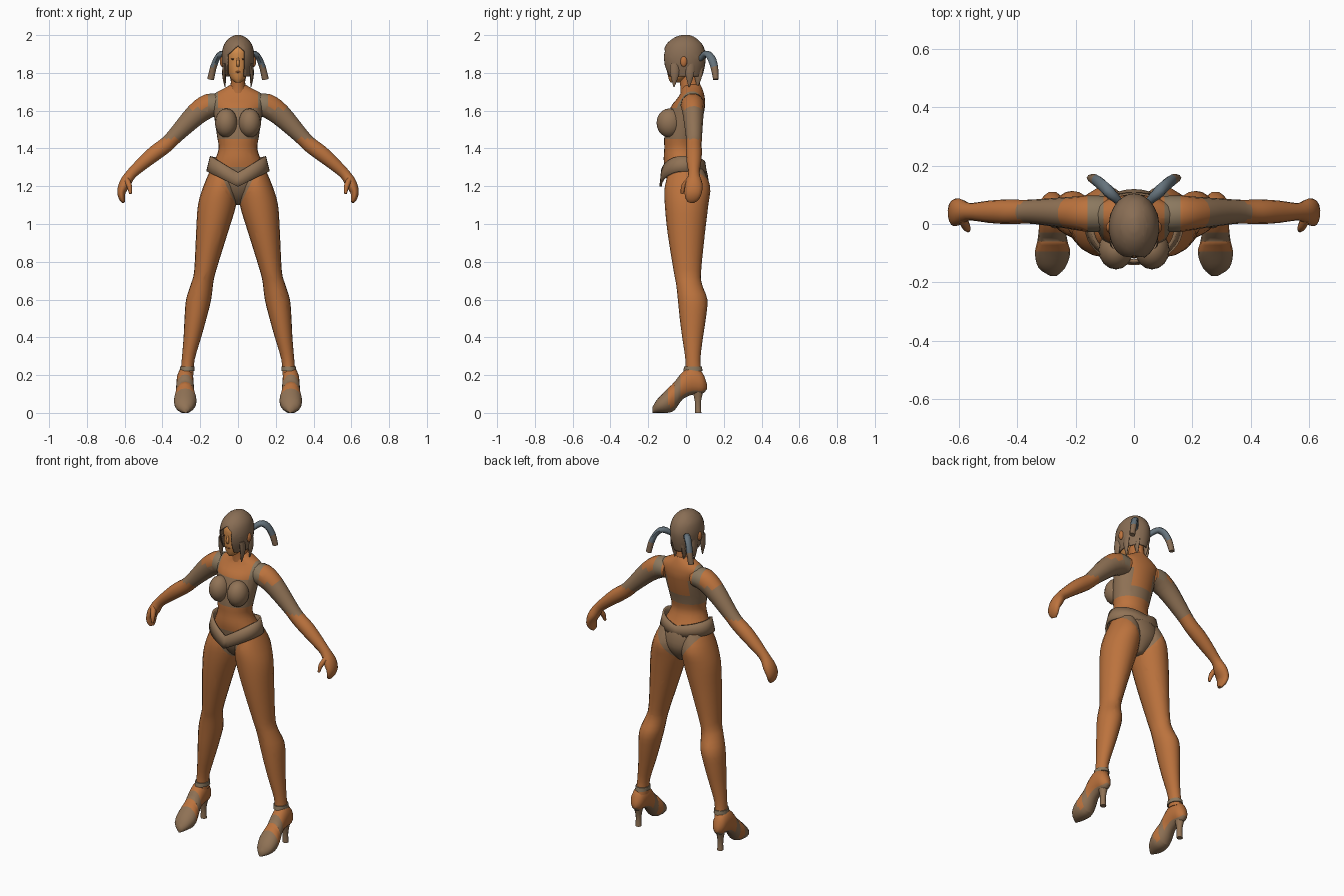
import bpy, bmesh, math
from mathutils import Vector, Matrix

cube = bpy.data.objects.get("Cube")
if cube:
    bpy.data.objects.remove(cube, do_unlink=True)


def material(name, rgb):
    m = bpy.data.materials.new(name)
    m.use_nodes = True
    m.diffuse_color = (*rgb, 1)
    m.node_tree.nodes["Principled BSDF"].inputs["Base Color"].default_value = (*rgb, 1)
    return m


skin = material("tan skin", (.50, .17, .047))
face_skin = material("light face skin", (.64, .26, .07))
cloth = material("taupe cloth", (.28, .17, .092))
strap = material("grey strap", (.26, .19, .115))
hair_mat = material("brown hair", (.25, .155, .09))
ribbon = material("blue grey hair", (.13, .17, .20))
dark = material("dark brown", (.12, .05, .02))


def finish(name, bm, mats, rule=None, cuts=(), mirror=False, thick=0, angle=55):
    """Cut along planes, colour (or drop) faces by rule, and make the object."""
    for co, no in cuts:
        geom = bm.verts[:] + bm.edges[:] + bm.faces[:]
        bmesh.ops.bisect_plane(bm, geom=geom, plane_co=co, plane_no=no)
    bmesh.ops.recalc_face_normals(bm, faces=bm.faces[:])
    if rule:
        drop = []
        for f in bm.faces:
            index = rule(f.calc_center_median(), f.normal)
            if index < 0:
                drop.append(f)
            else:
                f.material_index = index
        bmesh.ops.delete(bm, geom=drop, context='FACES')
    mesh = bpy.data.meshes.new(name)
    bm.to_mesh(mesh)
    bm.free()
    obj = bpy.data.objects.new(name, mesh)
    bpy.context.collection.objects.link(obj)
    for m in mats:
        mesh.materials.append(m)
    bpy.ops.object.select_all(action='DESELECT')
    obj.select_set(True)
    bpy.context.view_layer.objects.active = obj
    bpy.ops.object.shade_smooth_by_angle(angle=math.radians(angle))
    if thick:
        mod = obj.modifiers.new("thickness", 'SOLIDIFY')
        mod.thickness = thick
    if mirror:
        mod = obj.modifiers.new("mirror", 'MIRROR')
        mod.use_mirror_merge = False
    return obj


def refine(rows, steps):
    """Catmull-Rom interpolation of section rows."""
    out = []
    for i in range(len(rows) - 1):
        quad = [rows[max(i - 1, 0)], rows[i], rows[i + 1], rows[min(i + 2, len(rows) - 1)]]
        for k in range(steps):
            t = k / steps
            out.append([b + .5 * t * (c - a + t * (2*a - 5*b + 4*c - d + t * (3*(b - c) + d - a)))
                        for a, b, c, d in zip(*quad)])
    return out + [list(rows[-1])]


def loft(rings):
    bm = bmesh.new()
    loops = [[bm.verts.new(p) for p in ring] for ring in rings]
    n = len(loops[0])
    for a, b in zip(loops, loops[1:]):
        for i in range(n):
            j = (i + 1) % n
            bm.faces.new((a[i], a[j], b[j], b[i]))
    bm.faces.new(loops[0])
    bm.faces.new(loops[-1])
    return bm


def box_loft(rows, axis='Z', n=20, steps=3):
    """Oval sections given as (height, x min, x max, other min, other max)."""
    rings = []
    for h, x0, x1, w0, w1 in refine(rows, steps):
        ring = []
        for i in range(n):
            a = math.tau * i / n
            x = (x0 + x1) / 2 + (x1 - x0) / 2 * math.cos(a)
            w = (w0 + w1) / 2 + (w1 - w0) / 2 * math.sin(a)
            ring.append((x, w, h) if axis == 'Z' else (x, h, w))
        rings.append(ring)
    return loft(rings)


def even_loft(rows, **kw):
    """Symmetric sections given as (z, half width, front y, back y)."""
    return box_loft([(z, -w, w, f, b) for z, w, f, b in rows], **kw)


def tube(rows, n=12, steps=3):
    """Sections along a path given as (x, y, z, depth radius, other radius)."""
    rows = refine(rows, steps)
    pts = [Vector(r[:3]) for r in rows]
    rings = []
    for i, r in enumerate(rows):
        t = (pts[min(i + 1, len(pts) - 1)] - pts[max(i - 1, 0)]).normalized()
        u = (Vector((0, 1, 0)) - t * t.y).normalized()
        v = t.cross(u)
        rings.append([pts[i] + u * r[3] * math.cos(math.tau * k / n)
                      + v * r[4] * math.sin(math.tau * k / n) for k in range(n)])
    return loft(rings)


def ball(name, centre, radii, mat, mirror=False):
    bm = bmesh.new()
    bmesh.ops.create_uvsphere(bm, u_segments=16, v_segments=10, radius=1,
                              matrix=Matrix.Translation(centre) @ Matrix.Diagonal((*radii, 1)))
    return finish(name, bm, [mat], mirror=mirror)


# Shared colour rules for the clothes
FRONT, BACK, CROTCH = .5, .72, 1.08
brief_cuts = [((0, 0, CROTCH), (s, 0, -k)) for s in (1, -1) for k in (FRONT, BACK)]
strap_cuts = [((s * x, 0, 0), (1, 0, 0)) for s in (1, -1) for x in (.105, .16)]
bra_cuts = [((0, 0, z), (0, 0, 1)) for z in (1.45, 1.51, 1.615)]
bra_cuts += [((s * .07, 0, 0), (1, 0, 0)) for s in (1, -1)]


def clothes(c, n):
    x = abs(c.x)
    if c.z < 1.3:
        return 1 if x < (c.z - CROTCH) * (FRONT if c.y < .01 else BACK) else 0
    if 1.45 < c.z < 1.615:
        return 1 if c.y < .02 or c.z < 1.51 or x > .07 else 0
    return 2 if c.z > 1.6 and .105 < x < .16 else 0


body = [skin, cloth, strap]

# Torso and neck
finish("torso", even_loft([
    (1.10, .03, -.01, .06), (1.14, .07, -.06, .095), (1.20, .13, -.095, .12),
    (1.28, .15, -.11, .11), (1.34, .122, -.118, .08), (1.40, .102, -.115, .058),
    (1.46, .11, -.115, .065), (1.54, .122, -.105, .085), (1.62, .135, -.08, .10),
    (1.66, .145, -.05, .10), (1.69, .125, -.03, .095), (1.72, .07, -.02, .085),
    (1.74, .035, -.015, .075)], n=28), body, clothes, brief_cuts + strap_cuts + bra_cuts)
finish("neck", even_loft([(1.67, .06, -.03, .09), (1.73, .04, -.03, .075),
                          (1.81, .036, -.04, .065)]), [skin])
ball("bust_cups", (.062, -.088, 1.535), (.06, .068, .077), cloth, True)

# Arms with hands and thumbs
finish("arms", tube([
    (.09, .035, 1.63, .06, .055), (.15, .035, 1.627, .063, .065), (.222, .038, 1.58, .055, .06),
    (.335, .042, 1.465, .043, .043), (.38, .042, 1.42, .041, .042), (.44, .042, 1.375, .042, .042),
    (.50, .042, 1.325, .038, .036), (.565, .042, 1.265, .03, .029), (.598, .042, 1.215, .045, .031),
    (.617, .038, 1.17, .046, .023), (.614, .03, 1.135, .036, .016), (.606, .025, 1.115, .018, .008)],
    n=14), body, clothes, strap_cuts, True)
finish("thumbs", tube([(.59, .02, 1.235, .018, .016), (.575, -.01, 1.20, .015, .014),
                       (.569, -.022, 1.16, .007, .007)], n=8), [skin], mirror=True)

# Legs
finish("legs", box_loft([
    (1.29, .02, .145, -.085, .09), (1.20, .004, .183, -.112, .128), (1.10, .01, .212, -.112, .118),
    (.95, .055, .222, -.097, .10), (.75, .117, .232, -.065, .08), (.68, .132, .25, -.052, .085),
    (.60, .142, .275, -.043, .113), (.50, .167, .283, -.033, .105), (.40, .195, .288, -.02, .09),
    (.28, .230, .298, -.003, .076), (.20, .235, .305, -.005, .085)]),
    body, clothes, brief_cuts, True)


# Feet in high heeled sandals
def sandal(c, n):
    return 1 if c.y < -.095 or -.06 < c.y < -.03 or n.z < -.45 else 0


finish("feet", box_loft([
    (.11, .268, .292, .125, .155), (.085, .243, .318, .10, .215), (.03, .235, .325, .095, .245),
    (-.02, .234, .327, .07, .215), (-.06, .228, .332, .015, .165), (-.10, .219, .340, 0, .125),
    (-.15, .236, .328, 0, .075), (-.178, .265, .288, 0, .03)], axis='Y', n=16),
    [skin, cloth], sandal, [((0, y, 0), (0, 1, 0)) for y in (-.095, -.06, -.03)], True)
finish("shoe_heels", box_loft([(0, .262, .298, .048, .082), (.06, .264, .296, .046, .08),
                               (.13, .252, .308, .03, .098)], n=10), [cloth], mirror=True)
finish("ankle_straps", box_loft([(.222, .229, .309, -.014, .088), (.245, .229, .307, -.01, .084)],
                                n=20, steps=1), [strap], mirror=True)

# Flared belt dipping to a point at the front
bm = bmesh.new()
N = 40
belt_rings = []
for k in range(3):
    ring = []
    for i in range(N):
        a = math.tau * i / N
        x, side = math.cos(a), abs(math.cos(a))
        f = k / 2
        if math.sin(a) < 0:
            z = 1.198 + .082 * side + f * (.075 + .005 * side)
        else:
            z = 1.265 + .015 * side + f * (.06 + .02 * side)
        y = -.015 + (.126 - .008 * f) * math.sin(a)
        ring.append(bm.verts.new(((.168 - .02 * f) * x, y, z)))
    belt_rings.append(ring)
for a, b in zip(belt_rings, belt_rings[1:]):
    for i in range(N):
        j = (i + 1) % N
        bm.faces.new((a[i], a[j], b[j], b[i]))
finish("belt", bm, [cloth], thick=.012)

# Head and face
finish("head", even_loft([
    (1.75, .016, -.083, -.03), (1.77, .038, -.092, 0), (1.81, .055, -.10, .05),
    (1.86, .066, -.10, .075), (1.92, .066, -.098, .075), (1.96, .04, -.06, .05)]), [face_skin])
finish("nose", tube([(0, -.095, 1.88, .006, .005), (0, -.104, 1.85, .011, .009),
                     (0, -.098, 1.835, .006, .007)], n=8), [face_skin])
ball("eyes", (.026, -.093, 1.873), (.012, .004, .004), dark, True)
ball("lips", (0, -.0965, 1.805), (.014, .005, .005), skin)
ball("ears", (.084, -.012, 1.86), (.012, .018, .028), skin, True)


# Hair cap with a parted opening over the face
def opening(c, n):
    if n.z < -.9:
        return -1
    if c.y < -.02 and -.056 < c.x < .034 and c.z < 1.945 - .9 * abs(c.x):
        return -1
    return 0


finish("hair_cap", even_loft([
    (1.78, .068, -.10, .085), (1.81, .076, -.112, .094), (1.85, .085, -.123, .102),
    (1.90, .086, -.125, .104), (1.95, .074, -.105, .087), (1.985, .045, -.065, .052),
    (2.0, .014, -.025, .02)], n=28), [hair_mat], opening,
    [((-.056, 0, 0), (1, 0, 0)), ((.034, 0, 0), (1, 0, 0)),
     ((0, 0, 1.945), (.9, 0, 1)), ((0, 0, 1.945), (-.9, 0, 1))], thick=.006)

# Loose locks and curved pigtails
for name, y in (("front_locks", -.06), ("side_locks", .02), ("nape_locks", .065)):
    x = .07 if y < .05 else .03
    finish(name, tube([(x, y, 1.85, .025, .01), (x + .004, y, 1.79, .022, .01),
                       (x - .002, y - .004, 1.725, .003, .003)], n=8), [hair_mat], mirror=True)
finish("pigtails", tube([
    (.045, .07, 1.87, .012, .014), (.08, .105, 1.90, .02, .018), (.108, .132, 1.882, .022, .016),
    (.13, .15, 1.83, .02, .017), (.145, .158, 1.765, .014, .018)], n=8),
    [ribbon, hair_mat], lambda c, n: 1 if c.z < 1.835 else 0, mirror=True)
